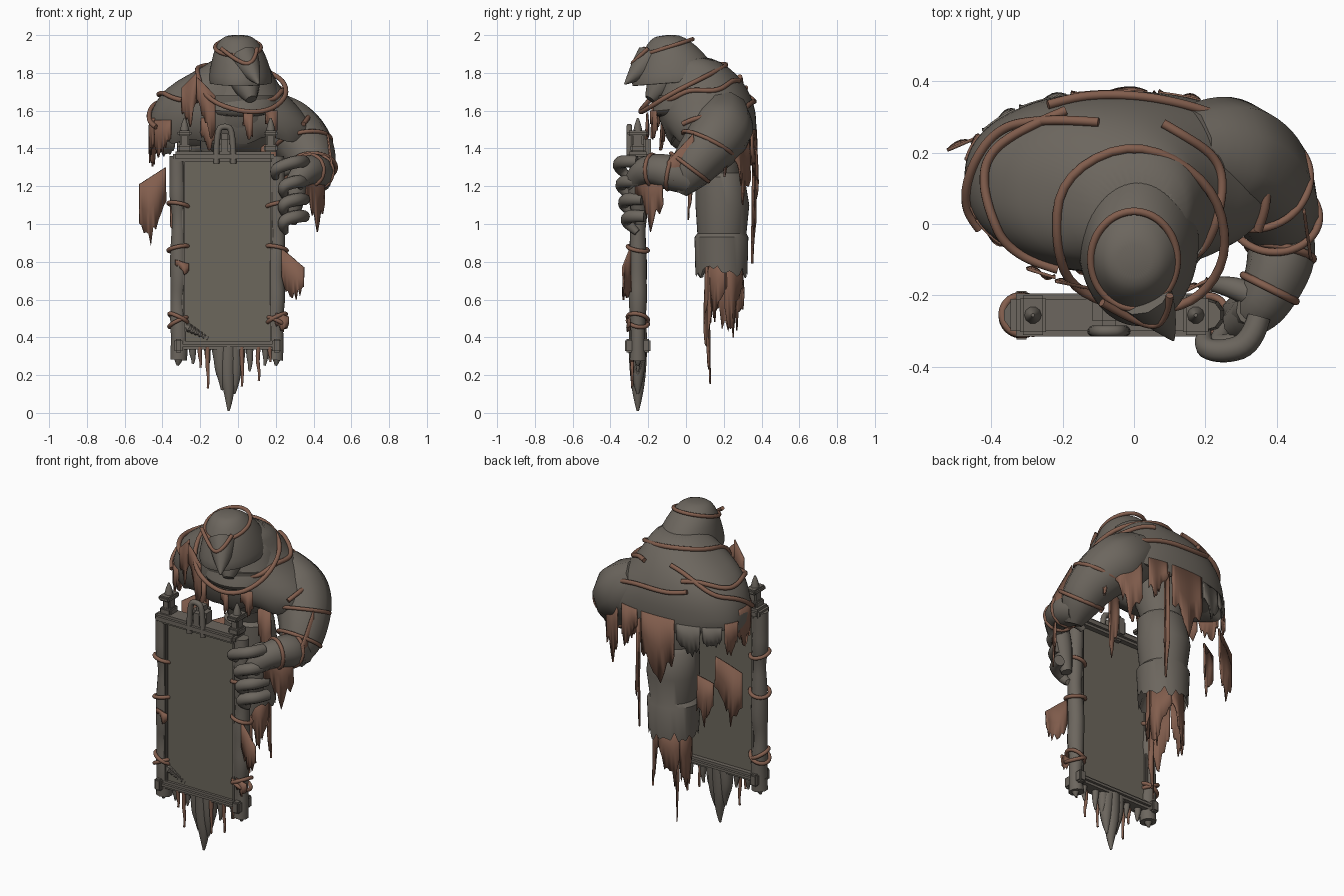
import bpy, bmesh, math, random
from mathutils import Vector, Matrix

random.seed(4)
if "Cube" in bpy.data.objects:
    bpy.data.objects.remove(bpy.data.objects["Cube"], do_unlink=True)


def material(name, rgb):
    m = bpy.data.materials.new(name)
    m.use_nodes = True
    m.diffuse_color = (*rgb, 1)
    m.node_tree.nodes["Principled BSDF"].inputs["Base Color"].default_value = (*rgb, 1)
    return m


STONE = material("grey stone cloth", (.150, .133, .112))
GLASS = material("olive mirror glass", (.152, .136, .107))
RUST = material("rust brown cloth", (.225, .112, .075))


def select(ob):
    bpy.ops.object.select_all(action='DESELECT')
    ob.select_set(True)
    bpy.context.view_layer.objects.active = ob


def finish(name, bm, mat, angle=.7):
    bmesh.ops.recalc_face_normals(bm, faces=bm.faces)
    me = bpy.data.meshes.new(name)
    bm.to_mesh(me)
    bm.free()
    me.materials.append(mat)
    ob = bpy.data.objects.new(name, me)
    bpy.context.collection.objects.link(ob)
    select(ob)
    bpy.ops.object.shade_smooth_by_angle(angle=angle)
    return ob


def on_ring(ring, a, power=1, off=0):
    """Point on a rounded ring given as z, x0, x1, y0, y1."""
    z, x0, x1, y0, y1 = ring
    c, s = [math.copysign(abs(v) ** power, v) for v in (math.cos(a), math.sin(a))]
    return Vector(((x0 + x1) / 2 + ((x1 - x0) / 2 + off) * c, (y0 + y1) / 2 + ((y1 - y0) / 2 + off) * s, z))


def loft(name, rings, mat, slope=0, jag=0, jag_ring=-1, power=1, n=40, subsurf=0):
    bm, rows = bmesh.new(), []
    for k, ring in enumerate(rings):
        row = []
        for i in range(n):
            p = on_ring(ring, math.tau * i / n, power)
            p.z += slope * (p.y - (ring[3] + ring[4]) / 2)
            if k == jag_ring:
                p.z += random.uniform(-jag, jag * .4)
            row.append(bm.verts.new(p))
        rows.append(row)
    for a, b in zip(rows, rows[1:]):
        for i in range(n):
            bm.faces.new((a[i], a[(i + 1) % n], b[(i + 1) % n], b[i]))
    bm.faces.new(rows[0])
    bm.faces.new(rows[-1])
    ob = finish(name, bm, mat)
    if subsurf:
        ob.modifiers.new("smooth", 'SUBSURF').levels = subsurf
    return ob


def tube(name, pts, mat, radii, closed=False):
    """Round tube along a path, with one radius or one per point."""
    cu = bpy.data.curves.new(name, 'CURVE')
    cu.dimensions, cu.bevel_depth, cu.bevel_resolution = '3D', 1, 3
    cu.use_fill_caps = True
    sp = cu.splines.new('NURBS')
    sp.points.add(len(pts) - 1)
    for i, p in enumerate(pts):
        sp.points[i].co = (*p, 1)
        sp.points[i].radius = radii[i] if isinstance(radii, (list, tuple)) else radii
    sp.use_cyclic_u, sp.use_endpoint_u = closed, not closed
    sp.order_u, sp.resolution_u = 3, 5
    cu.materials.append(mat)
    ob = bpy.data.objects.new(name, cu)
    bpy.context.collection.objects.link(ob)
    select(ob)
    bpy.ops.object.convert(target='MESH')
    bpy.ops.object.shade_smooth_by_angle(angle=1)
    return ob


def hoop(name, c, axis, r, thick=.011):
    q = Vector(axis).to_track_quat('Z', 'Y')
    angles = [math.tau * i / 10 for i in range(10)]
    return tube(name, [Vector(c) + q @ Vector((r * 1.04 * math.cos(a), r * 1.04 * math.sin(a), 0)) for a in angles],
                RUST, thick, True)


def rag(name, top, length, mat=RUST, n=12):
    """Torn hanging sheet below the path top(t), longest at a random place."""
    bm, rows = bmesh.new(), [[], [], []]
    peak = random.uniform(.3, .7)
    for i in range(n):
        t = i / (n - 1)
        cut = length * (1 - .85 * abs(t - peak)) * random.uniform(.72, 1)
        for k, part in enumerate((0, .55, 1)):
            p = Vector(top(t))
            p.z -= part * (cut if k == 2 else length * (1 - .85 * abs(t - peak)) * .8)
            p.y += .005 * k * math.sin(7 * t)
            rows[k].append(bm.verts.new(p))
    for a, b in zip(rows, rows[1:]):
        for i in range(n - 1):
            bm.faces.new((a[i], a[i + 1], b[i + 1], b[i]))
    ob = finish(name, bm, mat)
    ob.modifiers.new("thickness", 'SOLIDIFY').thickness = .009
    return ob


def sheet(name, p0, p1, length):
    return rag(name, lambda t: Vector(p0).lerp(Vector(p1), t), length)


def box(name, lo, hi, mat=STONE, bevel=.008):
    lo, hi = Vector(lo), Vector(hi)
    bm = bmesh.new()
    bmesh.ops.create_cube(bm, size=1, matrix=Matrix.Translation((lo + hi) / 2) @ Matrix.Diagonal((*(hi - lo), 1)))
    if bevel:
        bmesh.ops.bevel(bm, geom=bm.edges[:], offset=bevel, segments=2, affect='EDGES')
    return finish(name, bm, mat)


# Hunched mantle over the shoulders
MANTLE = [(1.89, -.12, .13, -.08, .13), (1.83, -.18, .17, -.11, .23), (1.76, -.33, .2, -.12, .3),
          (1.68, -.42, .26, -.13, .345), (1.6, -.46, .34, -.14, .37), (1.52, -.48, .4, -.13, .375),
          (1.43, -.475, .42, -.08, .37)]
UNDER = [(1.47, -.43, .38, -.05, .33), (1.5, -.2, .15, -.02, .28)]
loft("mantle", MANTLE + UNDER, STONE, jag=.07, jag_ring=6, power=.9, subsurf=1)


def on_mantle(deg, z, off=.002):
    for a, b in zip(MANTLE, MANTLE[1:]):
        if z >= b[0]:
            break
    t = (a[0] - z) / (a[0] - b[0])
    return on_ring([p + (q - p) * t for p, q in zip(a, b)], math.radians(deg), .9, off)


# Torso column, chest and ragged skirt
loft("torso", [(1.52, -.2, .13, -.03, .3), (1.4, -.2, .1, .02, .3), (1.27, -.17, .07, .07, .29),
               (1.25, -.19, .09, .05, .31), (1.1, -.2, .1, .05, .335), (.95, -.18, .08, .06, .32),
               (.93, -.2, .1, .045, .33), (.76, -.19, .09, .05, .325), (.84, -.15, .05, .09, .28)],
     STONE, jag=.05, jag_ring=7)
loft("chest", [(1.68, -.2, .2, -.16, .1), (1.55, -.2, .2, -.14, .15), (1.42, -.17, .15, -.08, .2),
               (1.36, -.12, .1, 0, .2)], STONE)
for i, ln in enumerate([.45, .4, .47, .5, .36]):
    rag(f"skirt_rag_{i}", lambda t: on_ring((.82, -.16, .06, .11, .3), 1.27 * (i + t)), ln)
sheet("skirt_strip", (-.04, .12, .8), (0, .13, .8), .7)

# Pointed hood over a thick cowl, with the sunken face
loft("hood", [(2.0, -.05, .05, -.15, -.06), (1.985, -.09, .09, -.19, -.01), (1.93, -.125, .13, -.225, .06),
              (1.86, -.14, .16, -.26, .12), (1.79, -.155, .18, -.285, .17), (1.74, -.16, .185, -.29, .2),
              (1.75, -.13, .16, -.26, .14), (1.84, -.08, .11, -.2, .06)], STONE, slope=.08, subsurf=1)
tube("hood_peak", [(.03, -.19, 1.88), (.07, -.25, 1.81), (.11, -.325, 1.74)], STONE, [.08, .06, .004])
loft("cowl", [(1.87, -.13, .15, -.12, .16), (1.76, -.18, .2, -.13, .22), (1.67, -.2, .23, -.15, .2),
              (1.61, -.19, .22, -.19, .15), (1.57, -.16, .18, -.16, .1)], STONE, slope=.1, subsurf=1)
tube("face", [(.03, -.1, 1.78), (.05, -.15, 1.72), (.07, -.19, 1.66)], STONE, [.09, .075, .03])

# Cords over hood, neck and mantle
tube("crown_cord", [(.125 * math.cos(a), -.1 + .14 * math.sin(a), 1.935 + .045 * math.sin(a))
                    for a in [math.tau * i / 12 for i in range(12)]], RUST, .011, True)
tube("brow_cord", [(-.09, -.22, 1.93), (.02, -.285, 1.84), (.09, -.28, 1.86), (.1, -.2, 1.93)], RUST, .011)
tube("neck_cord", [(-.22, -.07, 1.8), (-.17, -.19, 1.66), (.02, -.25, 1.59), (.18, -.22, 1.6),
                   (.27, -.08, 1.69), (.22, .12, 1.79), (0, .24, 1.85), (-.21, .13, 1.84)], RUST, .013, True)
for name, d0, d1, z0, z1 in [("back_cord", -30, 115, 1.53, 1.68), ("shoulder_cord", 110, 250, 1.72, 1.66),
                             ("side_cord", 100, 210, 1.78, 1.52), ("top_cord", 60, -60, 1.76, 1.66)]:
    tube(name, [on_mantle(d0 + (d1 - d0) * i / 12, z0 + (z1 - z0) * i / 12 + .012 * math.sin(i), .008)
                for i in range(13)], RUST, .013)

# Torn cloth hanging from the mantle: start and end angle, height, length, colour
for i, (d0, d1, z, ln, mat) in enumerate([
        (172, 202, 1.56, .25, RUST), (203, 226, 1.55, .22, RUST), (252, 262, 1.56, .2, RUST),
        (10, 24, 1.5, .3, RUST), (30, 56, 1.5, .42, RUST), (62, 78, 1.5, .27, RUST),
        (82, 106, 1.5, .45, RUST), (108, 128, 1.48, .2, STONE), (130, 150, 1.48, .15, STONE),
        (152, 170, 1.5, .22, RUST)]):
    rag(f"mantle_rag_{i}", lambda t: on_mantle(d0 + (d1 - d0) * t, z), ln, mat)
for name, p0, p1, ln in [
        ("back_strip", (.05, .365, 1.48), (.08, .36, 1.48), .75),
        ("front_rag_right", (-.3, -.13, 1.72), (-.22, -.155, 1.8), .27),
        ("front_rag_middle", (-.22, -.165, 1.78), (-.12, -.185, 1.68), .3),
        ("front_rag_left", (.03, -.21, 1.59), (.08, -.21, 1.59), .18),
        ("front_rag_far_left", (.15, -.19, 1.6), (.21, -.16, 1.6), .17),
        ("drifting_rag_right", (-.525, .21, 1.21), (-.385, .27, 1.3), .4),
        ("drifting_rag_back", (-.36, .25, 1.12), (-.27, .28, 1.16), .32),
        ("drifting_rag_left", (.23, -.3, .87), (.35, -.34, .77), .27),
        ("chest_rag", (.12, .02, 1.42), (.2, .03, 1.42), .4)]:
    sheet(name, p0, p1, ln)

# Left arm bent forward to grip the mirror
tube("upper_arm", [(.14, .2, 1.6), (.24, .2, 1.52), (.33, .16, 1.45), (.39, .07, 1.35), (.405, 0, 1.25),
                   (.4, -.04, 1.17)], STONE, [.13, .175, .16, .135, .11, .05])
tube("forearm", [(.41, .02, 1.23), (.42, -.07, 1.27), (.39, -.17, 1.29), (.34, -.25, 1.27), (.29, -.28, 1.2)],
     STONE, [.08, .1, .085, .07, .05])
tube("palm", [(.33, -.24, 1.31), (.31, -.25, 1.2), (.29, -.25, 1.08), (.28, -.24, 1.0)], STONE, [.045, .06, .05, .03])
for i, z in enumerate((1.32, 1.215, 1.12, 1.03)):
    x, y = .05 * (i > 0), .014 * i
    tube(f"finger_{i}", [(.35, -.26 + y, z + .01), (.33, -.335 + y, z + .015), (.25, -.36 + y, z - .005),
                         (.185 + x, -.345 + y, z - .035), (.2 + x, -.3 + y, z - .075)],
         STONE, [.032, .035, .033, .03, .018])
tube("thumb", [(.33, -.2, 1.3), (.27, -.17, 1.3), (.22, -.17, 1.26)], STONE, [.035, .032, .02])
for c, ax, r in [((.345, .12, 1.42), (-.2, .5, 1), .152), ((.395, .02, 1.3), (0, .6, .8), .125),
                 ((.41, -.08, 1.275), (.2, 1, -.2), .094), ((.38, -.18, 1.285), (.5, 1, 0), .083)]:
    hoop("arm_cord", c, ax, r)
sheet("wrist_rag", (.36, -.27, 1.32), (.46, -.13, 1.3), .36)
sheet("elbow_rag", (.5, -.1, 1.33), (.48, .04, 1.48), .22)

# Mirror: glass, posts, rails
CX, Y = -.055, -.255
box("mirror_glass", (-.29, Y - .025, .36), (.19, Y + .015, 1.35), GLASS, 0)
for s, px in ((-1, -.315), (1, .205)):
    tube("post", [(px + random.uniform(-.008, .008), Y, .28 + i * .108) for i in range(11)], STONE,
         [random.uniform(.034, .05) for i in range(11)])
    box("post_inner_trim", (px - s * .03 - .012, Y - .04, .37), (px - s * .03 + .012, Y + .03, 1.34))
    for z, tilt in ((.48, .5), (.5, -.5), (.87, .2), (1.1, -.2)):
        hoop("post_cord", (px, Y, z), (tilt * s, .2, 1), .055)
    # Corner finials
    fx = CX + s * .228
    box("finial_base", (fx - .036, Y - .04, 1.38), (fx + .036, Y + .04, 1.42))
    box("finial_stem", (fx - .024, Y - .03, 1.4), (fx + .024, Y + .03, 1.48))
    box("finial_cap", (fx - .036, Y - .055, 1.465), (fx + .036, Y + .055, 1.495))
    tube("finial_tip", [(fx, Y, 1.48), (fx, Y, 1.52), (fx, Y, 1.56)], STONE, [.026, .022, .005])
    box("rail_end", (px - .022, Y - .068, .32), (px + .022, Y + .068, .39))
box("top_rail", (-.345, Y - .06, 1.33), (.19, Y + .06, 1.385), bevel=.015)
box("bottom_rail", (-.335, Y - .055, .335), (.22, Y + .055, .38), bevel=.015)

# Arched crest with a raised rim
box("crest", (-.118, Y - .045, 1.32), (-.022, Y + .07, 1.48), bevel=.03)
tube("crest_rim", [(-.115, Y - .045, 1.32), (-.115, Y - .045, 1.5), (-.07, Y - .045, 1.52),
                   (-.025, Y - .045, 1.5), (-.025, Y - .045, 1.32)], STONE, .016)


# Stone drips and rusty threads beneath the frame: x, tip height, width
def drip(name, x, tip, w, mat, y=Y):
    h = .36 - tip
    tube(name, [(x, y, .36), (x + random.uniform(-.01, .01), y, .36 - h * .4),
                (x + .005, y, .36 - h * .8), (x, y, tip)], mat, [w, w * .9, w * .5, .006])


for x, tip, w in [(-.05, .01, .05), (-.085, .12, .045), (-.02, .1, .045), (-.11, .2, .035), (.01, .2, .035),
                  (-.32, .25, .04), (-.24, .26, .022), (.2, .25, .036), (.14, .25, .02), (-.16, .25, .02),
                  (.06, .22, .022)]:
    drip("stone_drip", x, tip, w, STONE)
for x, tip in [(-.16, .13), (.02, .14), (.11, .17), (-.2, .24), (.17, .27)]:
    drip("rust_drip", x, tip, .013, RUST, Y - .03)
for x, z, ln in [(-.33, .81, .07), (.2, .53, .1)]:
    sheet("post_tatter", (x, Y - .055, z), (x + .07, Y - .05, z - .02), ln)
for i in range(7):
    bm = bmesh.new()
    bmesh.ops.create_icosphere(bm, subdivisions=1, radius=.032 - .003 * i,
                               matrix=Matrix.Translation((-.26 + .02 * i, Y - .012, .45 - .011 * i)))
    finish("glass_crust", bm, STONE)
